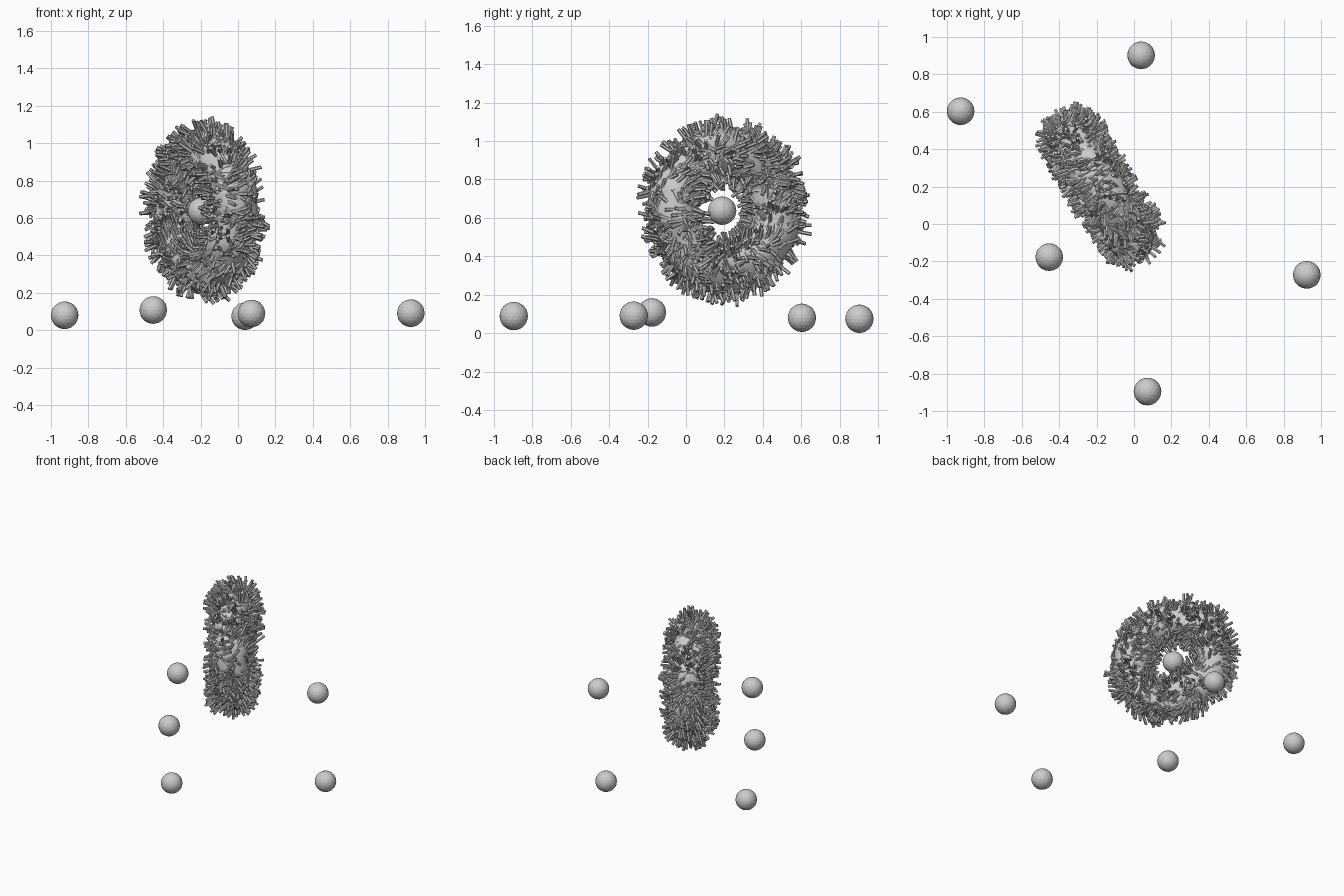
import bpy, bmesh, math, random
from mathutils import Vector, Matrix, noise

if "Cube" in bpy.data.objects:
    bpy.data.objects.remove(bpy.data.objects["Cube"])

random.seed(7)
CENTRE = Vector((-0.178, 0.2, 0.64))
AXIS = Vector((0.86, 0.51, 0)).normalized()      # through the hole
SIDE = Vector((-0.51, 0.86, 0)).normalized()     # across the ring
UP = Vector((0, 0, 1))
RING, TUBE = 0.304, 0.125


def frame(a, b):
    """Tube centre, outward normal and along-ring tangent at ring angle a, tube angle b."""
    out = SIDE * math.cos(a) + UP * math.sin(a)
    tangent = UP * math.cos(a) - SIDE * math.sin(a)
    normal = out * math.cos(b) + AXIS * math.sin(b)
    return CENTRE + out * RING, normal, tangent


def surface(a, b):
    c, n, t = frame(a, b)
    p = c + n * TUBE
    return p + n * 0.03 * noise.noise(p * 8), n, t


def finish(bm, name):
    bmesh.ops.recalc_face_normals(bm, faces=bm.faces[:])
    me = bpy.data.meshes.new(name)
    bm.to_mesh(me)
    bm.free()
    ob = bpy.data.objects.new(name, me)
    bpy.context.collection.objects.link(ob)
    return ob


# Uneven ring body
bm = bmesh.new()
NA, NB = 48, 20
grid = [[bm.verts.new(surface(2 * math.pi * i / NA, 2 * math.pi * j / NB)[0])
         for j in range(NB)] for i in range(NA)]
for i in range(NA):
    for j in range(NB):
        k, m = (i + 1) % NA, (j + 1) % NB
        f = bm.faces.new((grid[i][j], grid[k][j], grid[k][m], grid[i][m]))
        f.smooth = True
finish(bm, "ring_body")

# Nearly bare patches: ring angle, tube angle, radius
patches = [(surface(math.radians(a), math.radians(b))[0], r) for a, b, r in
           ((168, 25, 0.13), (-32, 75, 0.08), (98, 60, 0.06))]

# Spines: upright ones bristle outwards, the rest lie half sunk along the surface
bm = bmesh.new()
count = 0
while count < 1700:
    a = random.uniform(0, 2 * math.pi)
    b = random.uniform(-math.pi, math.pi)
    if random.random() > (RING + TUBE * math.cos(b)) / (RING + TUBE):
        continue
    p, n, t = surface(a, b)
    bare = any((p - c).length < r for c, r in patches)
    if bare and random.random() > 0.5:
        continue
    flat = bare or count % 2 == 0
    comb = noise.noise_vector(p * 4)
    if flat:
        side = (t * comb.x + n.cross(t) * comb.y).normalized()
        d = (side + n * random.uniform(0, 0.45) + t * random.uniform(-0.4, 0.4)
             + n.cross(t) * random.uniform(-0.4, 0.4)).normalized()
        start = p - n * 0.008 - d * 0.05
        length = 0.105
    else:
        d = (n + t * (comb.x + random.uniform(-0.4, 0.4))
             + n.cross(t) * (comb.y + random.uniform(-0.4, 0.4))).normalized()
        start = p - d * 0.035
        length = random.uniform(0.085, 0.113)
    rot = d.to_track_quat('Z', 'Y').to_matrix().to_4x4()
    mat = Matrix.Translation(start + d * length / 2) @ rot
    bmesh.ops.create_cone(bm, cap_ends=True, segments=6, radius1=0.0105,
                          radius2=0.0095, depth=length, matrix=mat)
    count += 1
finish(bm, "ring_spines")

# Small balls: one floating in the hole, five around on the ground
for i, pos in enumerate(((-0.195, 0.188, 0.637), (-0.927, 0.603, 0.080), (0.038, 0.902, 0.075),
                         (-0.453, -0.177, 0.108), (0.924, -0.272, 0.091),
                         (0.072, -0.896, 0.089))):
    bm = bmesh.new()
    bmesh.ops.create_icosphere(bm, subdivisions=3, radius=0.074,
                               matrix=Matrix.Translation(pos))
    finish(bm, "centre_ball" if i == 0 else "ground_ball_%d" % i)
